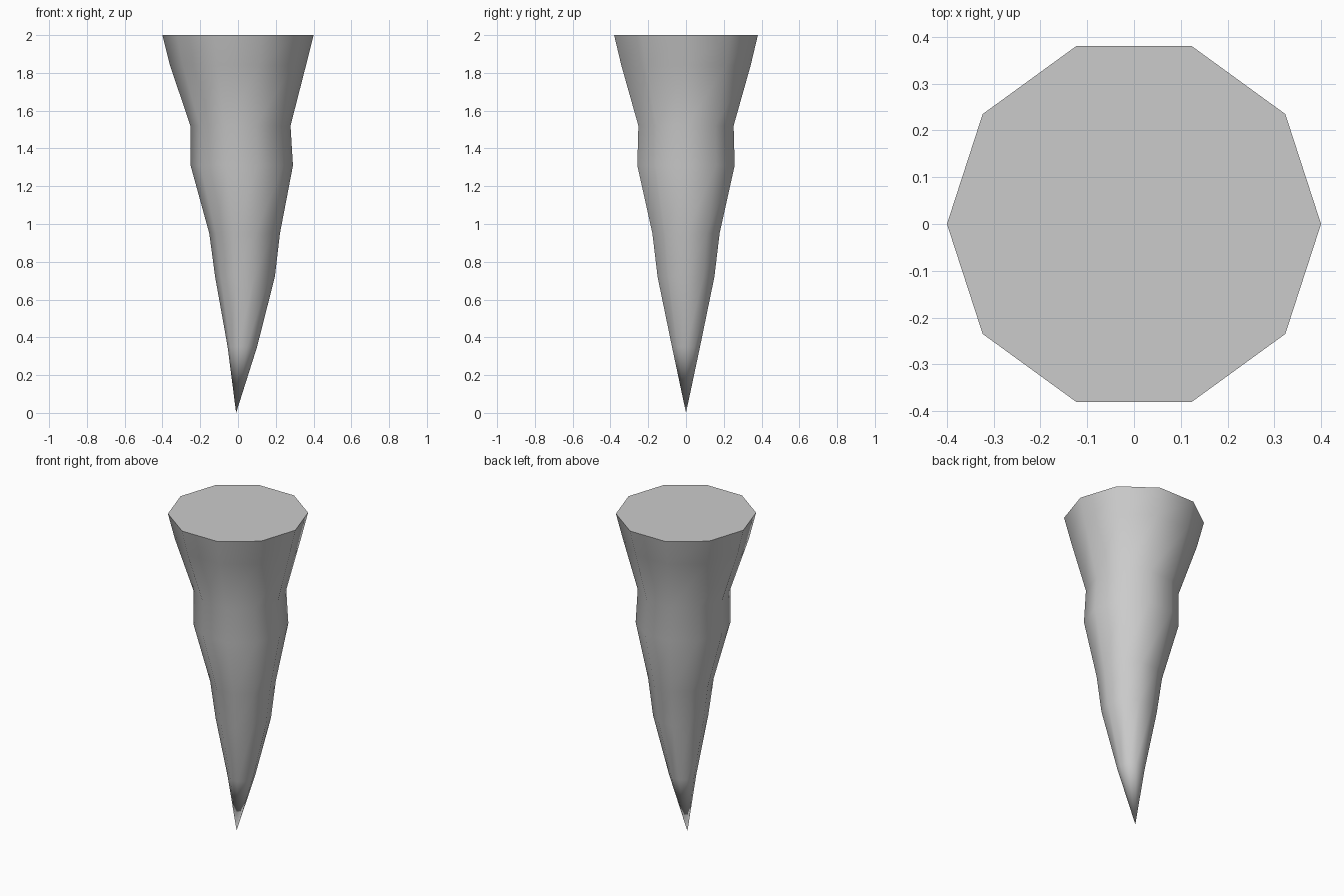
import bpy, bmesh, math

if "Cube" in bpy.data.objects:
    bpy.data.objects.remove(bpy.data.objects["Cube"])

SIDES = 10
# Rings from top to bottom: height, centre x, radius
RINGS = [(2.0, 0.0, 0.4), (1.84, 0.0, 0.36), (1.52, 0.013, 0.265),
         (1.31, 0.02, 0.271), (0.95, 0.035, 0.187), (0.72, 0.037, 0.158),
         (0.35, 0.023, 0.078)]
TIP = (-0.01, 0.0, 0.0)

grey = bpy.data.materials.new("stone_grey")
grey.diffuse_color = (0.6, 0.6, 0.6, 1.0)
grey.use_nodes = True
grey.node_tree.nodes["Principled BSDF"].inputs["Base Color"].default_value = grey.diffuse_color

# Tapering spike: stacked rings closed by a flat top and a point
bm = bmesh.new()
loops = []
for z, cx, r in RINGS:
    loops.append([bm.verts.new((cx + r * math.cos(math.tau * i / SIDES),
                                r * math.sin(math.tau * i / SIDES), z))
                  for i in range(SIDES)])
tip = bm.verts.new(TIP)

bm.faces.new(loops[0])
for upper, lower in zip(loops, loops[1:]):
    for i in range(SIDES):
        j = (i + 1) % SIDES
        bm.faces.new((upper[j], upper[i], lower[i], lower[j]))
for i in range(SIDES):
    bm.faces.new((loops[-1][(i + 1) % SIDES], loops[-1][i], tip))
bmesh.ops.recalc_face_normals(bm, faces=bm.faces)

mesh = bpy.data.meshes.new("stalactite")
bm.to_mesh(mesh)
bm.free()
mesh.materials.append(grey)
spike = bpy.data.objects.new("stalactite", mesh)
bpy.context.collection.objects.link(spike)

# Smooth sides, crisp top rim
bpy.context.view_layer.objects.active = spike
spike.select_set(True)
bpy.ops.object.shade_smooth_by_angle(angle=math.radians(55))
